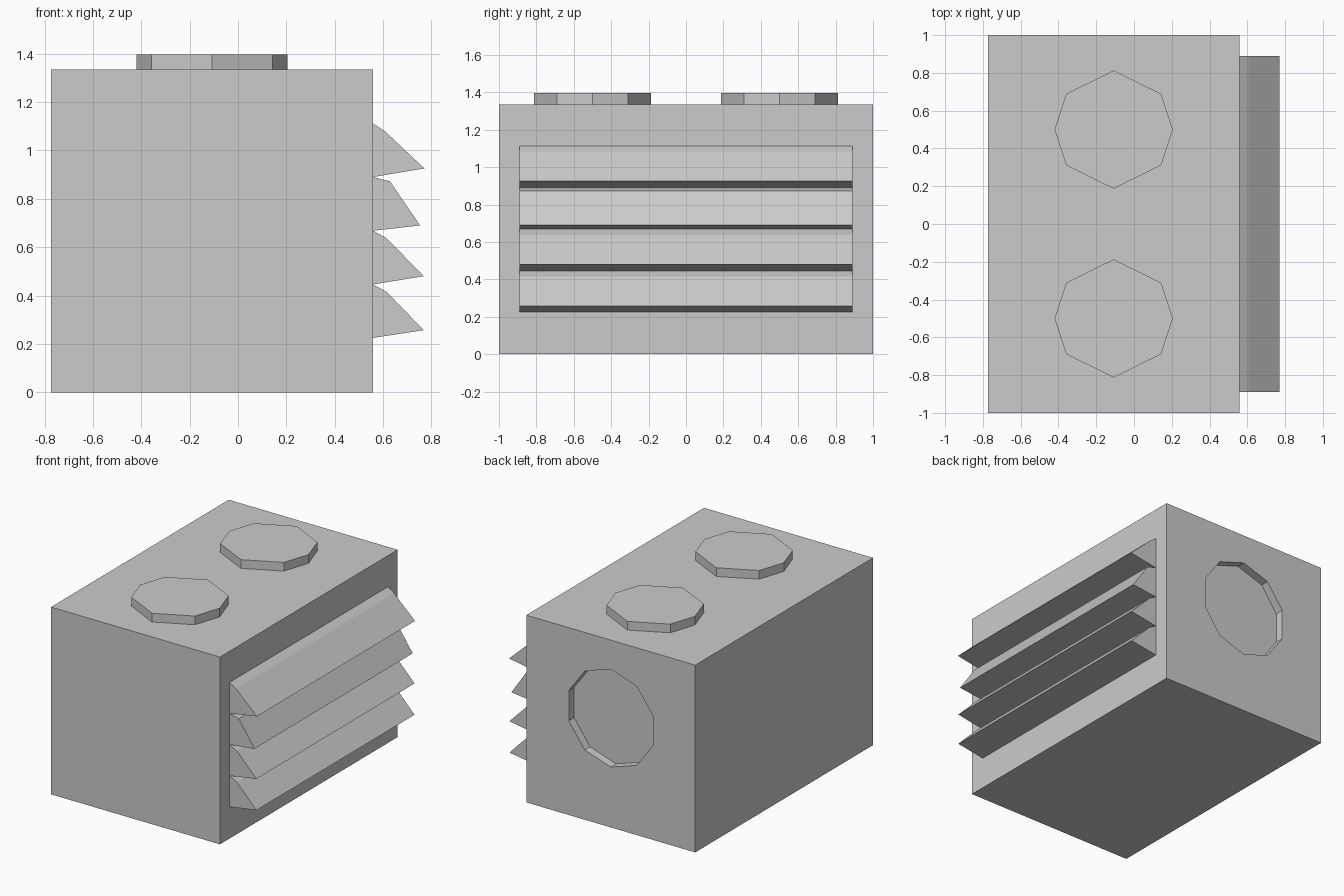
import bpy, bmesh, math
from mathutils import Vector

if "Cube" in bpy.data.objects:
    bpy.data.objects.remove(bpy.data.objects["Cube"])


def prism(name, pts, direction):
    """Closed prism: a flat outline swept along a direction."""
    bm = bmesh.new()
    face = bm.faces.new([bm.verts.new(p) for p in pts])
    res = bmesh.ops.extrude_face_region(bm, geom=[face], use_keep_orig=True)
    moved = [g for g in res["geom"] if isinstance(g, bmesh.types.BMVert)]
    bmesh.ops.translate(bm, verts=moved, vec=Vector(direction))
    bmesh.ops.recalc_face_normals(bm, faces=bm.faces[:])
    me = bpy.data.meshes.new(name)
    bm.to_mesh(me)
    bm.free()
    ob = bpy.data.objects.new(name, me)
    bpy.context.collection.objects.link(ob)
    return ob


# Main box body
X0, X1, H = -0.773, 0.558, 1.334
CX = (X0 + X1) / 2
body = prism("body", [(X0, -1, 0), (X1, -1, 0), (X1, 1, 0), (X0, 1, 0)], (0, 0, H))

# Shallow ten-sided recess in the back
R, CZ, DEPTH = 0.348, 0.778, 0.06
ring = [(CX + R * math.sin(i * math.tau / 10), 1 - DEPTH,
         CZ + R * math.cos(i * math.tau / 10)) for i in range(10)]
cutter = prism("recess_cutter", ring, (0, 0.3, 0))
cutter.hide_render = True
cutter.hide_set(True)
cut = body.modifiers.new("back_recess", "BOOLEAN")
cut.operation = "DIFFERENCE"
cut.solver = "EXACT"
cut.object = cutter

# Two eight-sided discs on top
octagon = [(0.313, 0), (0.251, 0.189), (0, 0.313), (-0.251, 0.189),
           (-0.313, 0), (-0.251, -0.189), (0, -0.313), (0.251, -0.189)]
for label, cy in (("front", -0.5), ("back", 0.5)):
    prism("top_disc_" + label, [(CX + x, cy + y, H) for x, y in octagon], (0, 0, 0.062))

# Four louvre slats on the right: root top, shoulder, tip, root bottom
slats = [
    [(X1, 1.112), (0.607, 1.08), (0.771, 0.926), (X1, 0.89)],
    [(X1, 0.89), (0.629, 0.872), (0.753, 0.69), (X1, 0.668)],
    [(X1, 0.668), (0.614, 0.638), (0.768, 0.48), (X1, 0.446)],
    [(X1, 0.446), (0.614, 0.416), (0.768, 0.257), (X1, 0.225)],
]
for i, prof in enumerate(slats):
    prism(f"slat_{i + 1}", [(x, -0.89, z) for x, z in prof], (0, 1.78, 0))
